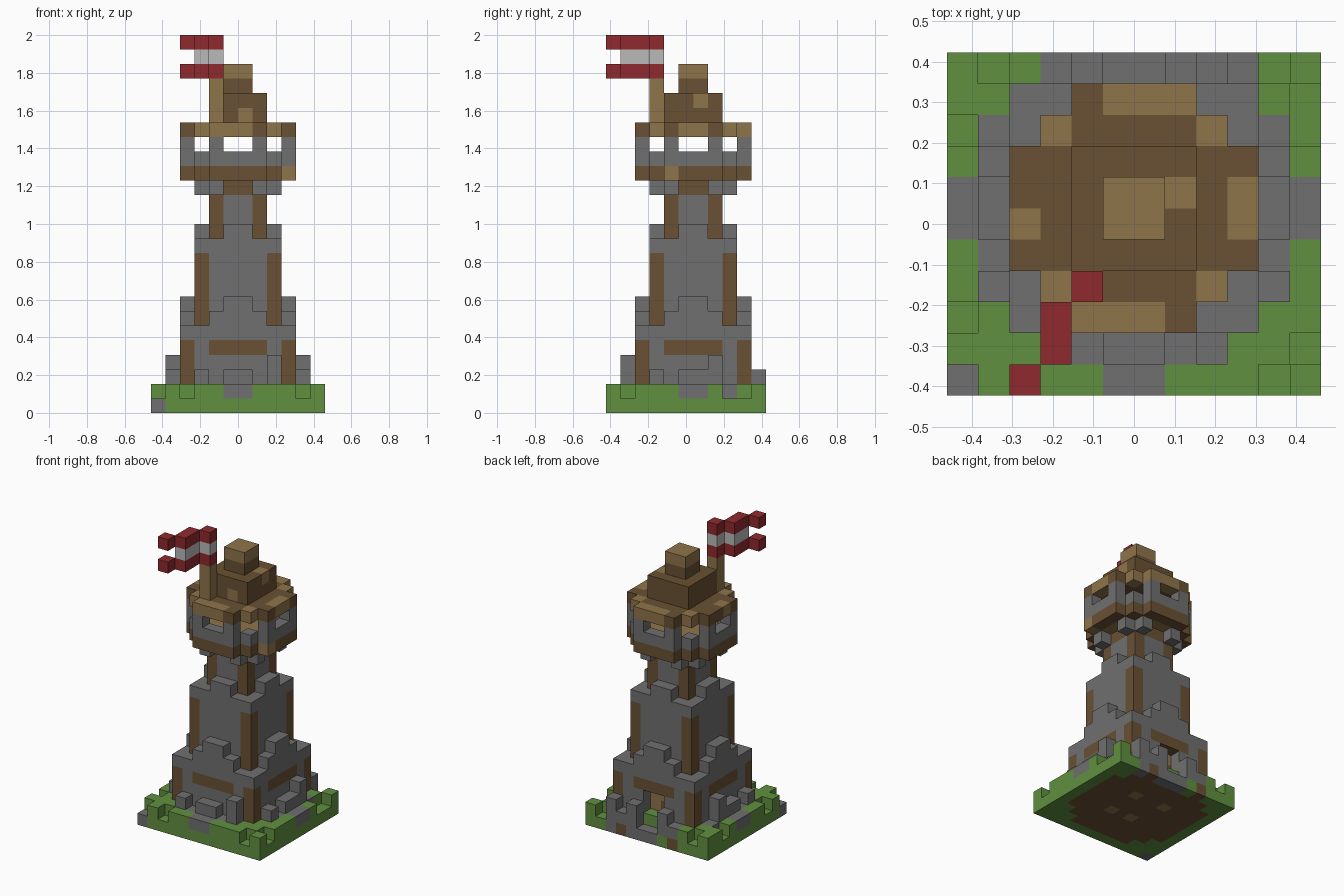
import bpy, bmesh
from mathutils import Vector

cube = bpy.data.objects.get("Cube")
if cube:
    bpy.data.objects.remove(cube, do_unlink=True)

S = 2 / 26                       # edge of one block
COLOURS = {
    "stone grey": (0.162, 0.162, 0.162),
    "grass green": (0.12, 0.279, 0.051),
    "dark wood": (0.144, 0.082, 0.033),
    "light wood": (0.275, 0.178, 0.07),
    "flag red": (0.275, 0.023, 0.026),
    "flag white": (0.49, 0.49, 0.49),
}
GREY, GREEN, WOOD, TAN, RED, WHITE = range(6)
materials = []
for name, rgb in COLOURS.items():
    m = bpy.data.materials.new(name)
    m.use_nodes = True
    m.diffuse_color = (*rgb, 1)
    m.node_tree.nodes["Principled BSDF"].inputs["Base Color"].default_value = (*rgb, 1)
    materials.append(m)

parts = {}                       # part name -> {block: colour}


def fill(part, us, vs, ks, colour, rule=None):
    """Fill a box of blocks; rule sees distances a, b from the tower axis."""
    cells = parts.setdefault(part, {})
    for u in range(us[0], us[1] + 1):
        for v in range(vs[0], vs[1] + 1):
            for k in range(ks[0], ks[1] + 1):
                if rule is None or rule(abs(u + .5), abs(v + .5)):
                    cells[u, v, k] = colour


def square(part, half, ks, colour, rule=None):
    fill(part, (-half, half - 1), (-half, half - 1), ks, colour, rule)


def dot(part, colour, *blocks):
    for b in blocks:
        parts[part][b] = colour


def corner(half):
    return lambda a, b: a == b == half - .5


def edge(half, reach):
    return lambda a, b: max(a, b) == half - .5 and min(a, b) <= reach


# Grass base with worn corners and an earth underside
fill("base", (-6, 5), (-6, 4), (0, 1), GREEN)
fill("base", (-5, 4), (-5, 3), (0, 0), WOOD, lambda a, b: a + b < 8)
dot("base", TAN, (-2, 1, 0), (1, 1, 0), (1, -2, 0), (-1, -2, 0))
fill("base", (-1, 0), (-6, -6), (1, 1), GREY)
for u in (-6, 5):
    fill("base", (u, u), (-1, 0), (1, 1), GREY)
fill("base", (-3, 3), (4, 4), (0, 1), GREY)
dot("base", WOOD, (2, 4, 0), (-3, 4, 0))
dot("base", GREEN, (-2, 4, 0))
dot("base", GREY, (-6, -6, 0))
for u, v in ((-6, -6), (-4, -6), (4, -6), (5, -5), (5, 2), (5, 3),
             (-5, 4), (-6, 2), (-6, -4), (4, 4), (-1, 4), (0, 4)):
    del parts["base"][u, v, 1]

# Loose stones around the foot
fill("foot_stones", (-1, 0), (-5, -5), (2, 2), GREY)
fill("foot_stones", (2, 2), (-5, -5), (2, 3), GREY)
fill("foot_stones", (-3, -3), (-5, -5), (2, 2), GREY)
for u in (-5, 4):
    fill("foot_stones", (u, u), (-1, 0), (2, 2), GREY)
    fill("foot_stones", (u, u), (1, 1), (2, 3), GREY)
    fill("foot_stones", (u, u), (-3, -3), (2, 2), GREY)
    fill("base", (u, u), (-3, 2), (1, 1), GREY)
fill("base", (-2, 2), (-5, -5), (1, 1), GREY)
for u in (-2, 1, 3):
    fill("foot_stones", (u, u), (4, 4), (2, 2), GREY)

# Lower tier: wooden corners, lintels, stepped crest
square("lower_tier", 4, (1, 5), GREY)
square("lower_tier", 4, (2, 4), WOOD, corner(4))
square("lower_tier", 4, (4, 4), WOOD, edge(4, 1.5))
square("lower_tier", 4, (6, 6), GREY, edge(4, 1.5))
square("lower_tier", 4, (7, 7), GREY, edge(4, .5))
# Doorway at the back
for u in (-1, 0):
    for k in (1, 2, 3):
        del parts["lower_tier"][u, 3, k]
fill("lower_tier", (-1, 0), (2, 2), (1, 3), TAN)
dot("lower_tier", WOOD, (-1, 2, 1), (-1, 2, 2))

# Middle tier
square("middle_tier", 3, (6, 11), GREY)
square("middle_tier", 3, (6, 10), WOOD, corner(3))
square("middle_tier", 3, (12, 12), GREY, edge(3, .5))

# Upper shaft and the brackets under the lookout
square("upper_shaft", 2, (12, 14), GREY)
square("upper_shaft", 2, (12, 14), WOOD, corner(2))
square("upper_shaft", 2, (15, 15), WOOD)
square("brackets", 3, (15, 15), GREY, lambda a, b: a + b == 4 and a != b)


# Lookout room: floor, parapet, pillars
def disc(a, b):
    return a + b <= 5


square("lookout_floor", 4, (16, 16), WOOD, disc)
dot("lookout_floor", TAN, (3, -2, 16))
square("lookout_floor", 4, (16, 16), TAN, lambda a, b: max(a, b) < 3 and a + b < 5)
square("parapet", 4, (17, 17), GREY, lambda a, b: a + b == 5 or (a + b < 5 and max(a, b) > 3))
square("pillars", 4, (18, 18), GREY, lambda a, b: max(a, b) == 3.5 and min(a, b) == 1.5)

# Roof: broad disc, raised block and cap
square("roof", 4, (19, 19), WOOD, disc)
square("roof", 4, (19, 19), TAN, corner(3))
fill("roof", (-2, 0), (-4, -4), (19, 19), TAN)
fill("roof", (-1, 1), (3, 3), (19, 19), TAN)
dot("roof", TAN, (-4, -1, 19), (3, -1, 19), (3, 0, 19))
square("roof_block", 2, (20, 21), WOOD)
dot("roof_block", TAN, (0, -2, 20), (1, 0, 21))
square("roof_cap", 1, (22, 22), WOOD)
square("roof_cap", 1, (23, 23), TAN)

# Pole and swallow-tailed flag
fill("flag_pole", (-2, -2), (-3, -3), (20, 22), TAN)
for u, v in ((-2, -3), (-3, -4), (-3, -5), (-4, -6)):
    for k, colour in ((23, RED), (24, WHITE), (25, RED)):
        if u > -4 or colour == RED:
            fill("flag", (u, u), (v, v), (k, k), colour)

# Turn each part into a mesh of its exposed block faces
solid = set().union(*parts.values())
AXES = [Vector(a) for a in ((1, 0, 0), (0, 1, 0), (0, 0, 1))]
for name, cells in parts.items():
    bm = bmesh.new()
    used = set()
    for cell, colour in cells.items():
        centre = Vector(cell) + Vector((.5, .5, .5))
        for i in range(3):
            for sign in (1, -1):
                n = AXES[i] * sign
                near = tuple(int(c) for c in Vector(cell) + n)
                if near in solid:
                    continue
                p, q = AXES[(i + 1) % 3] / 2, AXES[(i + 2) % 3] / 2 * sign
                mid = centre + n / 2
                ring = [mid - p - q, mid + p - q, mid + p + q, mid - p + q]
                face = bm.faces.new([bm.verts.new((c + Vector((0, .5, 0))) * S) for c in ring])
                face.material_index = colour
                used.add(colour)
    bmesh.ops.remove_doubles(bm, verts=bm.verts, dist=S / 100)
    mesh = bpy.data.meshes.new(name)
    slots = sorted(used)
    for f in bm.faces:
        f.material_index = slots.index(f.material_index)
    bm.to_mesh(mesh)
    bm.free()
    for s in slots:
        mesh.materials.append(materials[s])
    bpy.context.collection.objects.link(bpy.data.objects.new(name, mesh))
